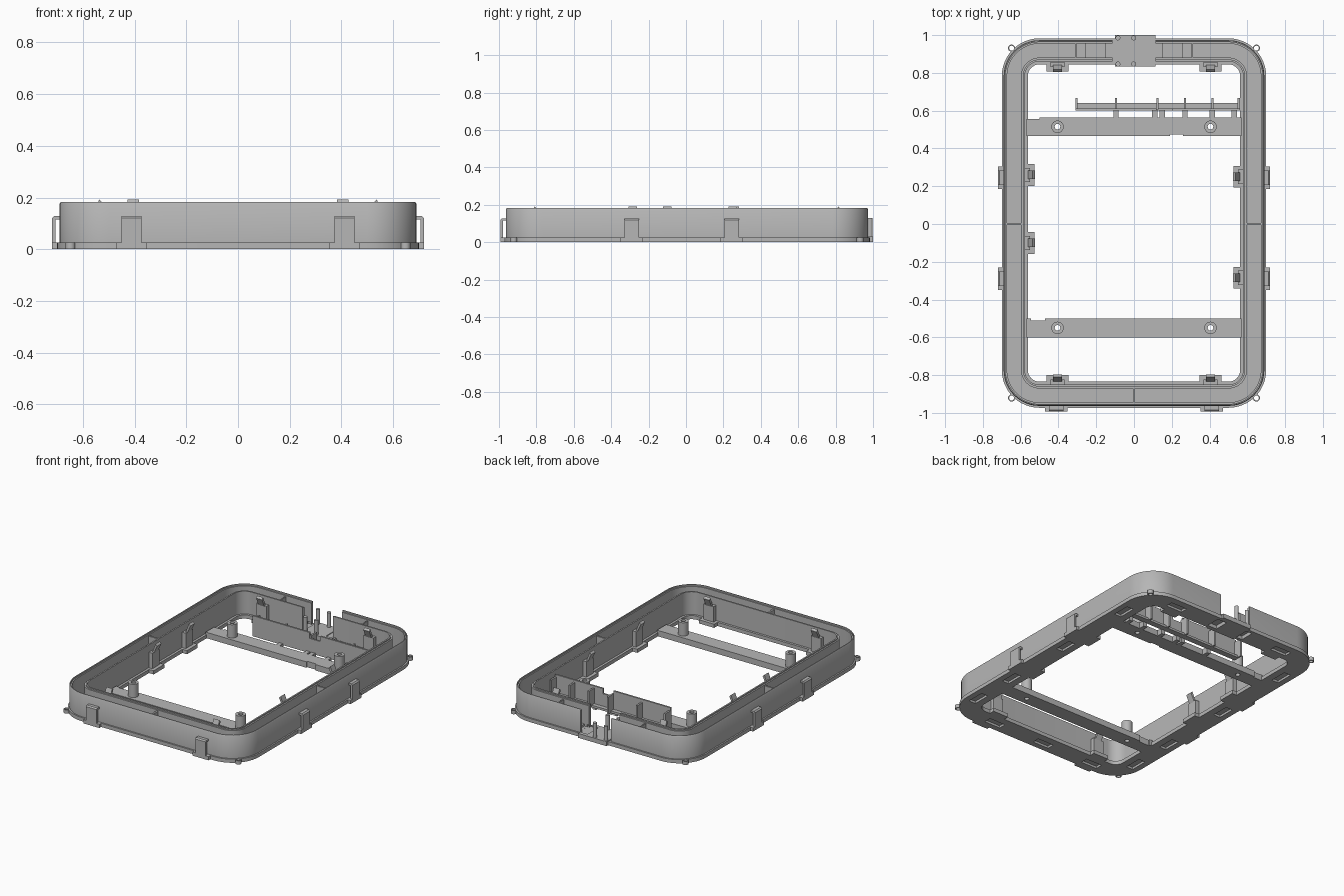
import bpy, bmesh, math
from mathutils import Matrix, Vector

if "Cube" in bpy.data.objects:
    bpy.data.objects.remove(bpy.data.objects["Cube"])

grey = bpy.data.materials.new("light_grey_plastic")
grey.diffuse_color = (0.47, 0.47, 0.47, 1)
grey.use_nodes = True
grey.node_tree.nodes["Principled BSDF"].inputs["Base Color"].default_value = grey.diffuse_color
YC = 0.005  # frame centre in y


def box(bm, x0, x1, y0, y1, z0, z1):
    m = Matrix.Translation(((x0 + x1) / 2, (y0 + y1) / 2, (z0 + z1) / 2))
    s = Matrix.Diagonal((abs(x1 - x0), abs(y1 - y0), z1 - z0, 1))
    bmesh.ops.create_cube(bm, size=1, matrix=m @ s)


def rod(bm, x, y, r, z0, z1, n=20):
    bmesh.ops.create_cone(bm, cap_ends=True, segments=n, radius1=r, radius2=r, depth=z1 - z0,
                          matrix=Matrix.Translation((x, y, (z0 + z1) / 2)))


def prism(bm, pts, w, place):
    """Extrude a (depth, height) outline to width w and move it with a matrix."""
    rows = [[bm.verts.new(place @ Vector((s * w / 2, d, z))) for d, z in pts] for s in (-1, 1)]
    n = len(pts)
    faces = [bm.faces.new(rows[0]), bm.faces.new(rows[1][::-1])]
    for i in range(n):
        j = (i + 1) % n
        faces.append(bm.faces.new((rows[0][j], rows[0][i], rows[1][i], rows[1][j])))
    bmesh.ops.recalc_face_normals(bm, faces=faces)


def finish(bm, name, smooth=False):
    me = bpy.data.meshes.new(name)
    bm.to_mesh(me)
    bm.free()
    me.materials.append(grey)
    ob = bpy.data.objects.new(name, me)
    bpy.context.collection.objects.link(ob)
    if smooth:
        select(ob)
        bpy.ops.object.shade_smooth_by_angle(angle=math.radians(30))
    return ob


def select(ob):
    bpy.ops.object.select_all(action='DESELECT')
    ob.select_set(True)
    bpy.context.view_layer.objects.active = ob


def cut(ob, cutter):
    select(ob)
    mod = ob.modifiers.new("cut", 'BOOLEAN')
    mod.operation, mod.solver, mod.object = 'DIFFERENCE', 'EXACT', cutter
    bpy.ops.object.modifier_apply(modifier=mod.name)
    bpy.data.objects.remove(cutter)
    bpy.ops.object.shade_smooth_by_angle(angle=math.radians(30))


# Channel frame: a U section swept round a rounded rectangle
section = [(.70, 0), (.70, .025), (.69, .025), (.69, .175), (.686, .182), (.68, .182), (.68, .172),
           (.672, .172), (.672, .025), (.598, .025), (.598, .172), (.588, .172), (.588, .18),
           (.578, .18), (.578, .025), (.562, .025), (.562, 0)]
bm = bmesh.new()
SEG = 12
rings = []
for h, z in section:
    r, ring = h - .5, []
    for k, (sx, sy) in enumerate(((1, 1), (-1, 1), (-1, -1), (1, -1))):
        for i in range(SEG + 1):
            a = (k + i / SEG) * math.pi / 2
            ring.append(bm.verts.new((sx * .5 + r * math.cos(a), YC + sy * .778 + r * math.sin(a), z)))
    rings.append(ring)
for a, b in zip(rings, rings[1:] + rings[:1]):
    for i in range(len(a)):
        j = (i + 1) % len(a)
        bm.faces.new((a[i], a[j], b[j], b[i]))
bmesh.ops.recalc_face_normals(bm, faces=bm.faces)
frame = finish(bm, "channel_frame", True)

# Rear gap, floor openings, underside pockets and corner holes
bm = bmesh.new()
box(bm, -.115, .115, .8, 1.1, .025, .3)
box(bm, -.145, -.1, .865, .962, -.1, .024)
box(bm, -.145, -.116, .865, .962, .0245, .04)
box(bm, .06, .13, .865, .962, -.1, .024)
box(bm, .117, .13, .865, .962, .0245, .04)
pockets = [(sx * .635, y, .025, .06) for sx in (-1, 1) for y in (-.74, -.42, .1, .66)]
pockets += [(x, -.91, .06, .025) for x in (-.42, -.03, .36)] + [(x, .91, .06, .025) for x in (-.42, .42)]
for x, y, w, d in pockets:
    box(bm, x - w, x + w, y - d, y + d, -.1, .015)
corners = [(sx * .648, YC + sy * .926) for sx in (-1, 1) for sy in (-1, 1)]
for x, y in corners:
    rod(bm, x, y, .013, -.1, .3, 16)
cut(frame, finish(bm, "frame_cutter"))

# Ring lugs at the corners
for x, y in corners:
    bm = bmesh.new()
    rod(bm, x, y, .019, 0, .025)
    lug = finish(bm, "corner_lug")
    bm = bmesh.new()
    rod(bm, x, y, .013, -.1, .1, 16)
    cut(lug, finish(bm, "lug_cutter"))

# Partition ribs across the channel
bm = bmesh.new()
for s in (-1, 1):
    box(bm, s * .596, s * .674, -.006, .006, .02, .165)
box(bm, -.006, .006, -.952, -.869, .02, .165)
finish(bm, "channel_ribs")

# Rear connector plate with four pins
bm = bmesh.new()
box(bm, -.1, .06, .835, 1.0, 0, .03)
for y0, y1 in ((.835, .862), (.975, 1.0)):
    box(bm, .06, .115, y0, y1, 0, .03)
for x in (-.085, -.002):
    for y in (.847, .985):
        rod(bm, x, y, .013, .03, .13, 16)
finish(bm, "connector_plate", True)

# Raised channel pads and end walls beside the rear gap
bm = bmesh.new()
for s in (-1, 1):
    box(bm, s * .15, s * .26, .872, .955, .02, .04)
    box(bm, s * .305, s * .313, .87, .958, .02, .165)
finish(bm, "rear_channel_pads")

# Crossbars with hollow screw bosses
for name, y in (("rear", .515), ("front", -.55)):
    bm = bmesh.new()
    box(bm, -.57, .57, y - .05, y + .05, 0, .04)
    bar = finish(bm, name + "_crossbar")
    bm = bmesh.new()
    for s in (-1, 1):
        rod(bm, s * .405, y, .015, -.1, .3)
    if name == "rear":
        box(bm, .19, .26, .455, .475, -.1, .1)
        box(bm, -.6, -.50, .555, .575, -.1, .1)
    else:
        box(bm, -.545, -.47, -.51, -.49, -.1, .1)
    cut(bar, finish(bm, "bar_cutter"))
    for s in (-1, 1):
        bm = bmesh.new()
        rod(bm, s * .405, y, .033, .04, .13, 24)
        boss = finish(bm, name + "_screw_boss")
        bm = bmesh.new()
        rod(bm, s * .405, y, .015, 0, .3)
        cut(boss, finish(bm, "boss_cutter"))

# Upright board holder behind the rear crossbar
bm = bmesh.new()
for x0, x1, top in ((-.31, .12, .17), (.12, .2, .13), (.2, .56, .165)):
    box(bm, x0, x1, .60, .612, .03, top)
box(bm, -.31, .56, .605, .64, .03, .045)
for x in (-.305, -.095, .125, .27, .415, .555):
    box(bm, x - .006, x + .006, .605, .667, .03, .15)
for x in (-.095, .11, .15, .27, .415, .53):
    box(bm, x - .014, x + .014, .56, .605, 0, .04)
finish(bm, "board_holder")


def placed(x, y, angle):
    return Matrix.Translation((x, y, 0)) @ Matrix.Rotation(angle, 4, 'Z')


# Inner snap hooks: foot, tongue and slanted tip, local +y points inward
Q = math.pi / 2
hooks = [(s * .405, -.835, 0) for s in (-1, 1)] + [(s * .405, .842, 2 * Q) for s in (-1, 1)]
hooks += [(-.562, .26, -Q), (-.562, -.1, -Q), (.562, .25, Q), (.562, -.285, Q)]
for x, y, a in hooks:
    bm = bmesh.new()
    m = placed(x, y, a)
    prism(bm, [(-.01, 0), (.035, 0), (.035, .025), (-.01, .025)], .115, m)
    prism(bm, [(-.015, .025), (.012, .025), (.012, .13), (-.015, .13)], .075, m)
    prism(bm, [(.0, .13), (.012, .125), (.037, .18), (.025, .192)], .045, m)
    finish(bm, "inner_snap_hook")

# Outer clips: foot and upright tab, local +y points outward
clips = [(s * .412, -.973, 2 * Q) for s in (-1, 1)]
clips += [(s * .70, y, -s * Q) for s in (-1, 1) for y in (.245, -.29)]
for x, y, a in clips:
    bm = bmesh.new()
    m = placed(x, y, a)
    prism(bm, [(-.01, 0), (.02, 0), (.02, .025), (-.01, .025)], .12, m)
    prism(bm, [(.006, .025), (.02, .025), (.02, .12), (.012, .128), (-.011, .128), (-.011, .115),
               (.006, .115)], .078, m)
    finish(bm, "outer_clip")
